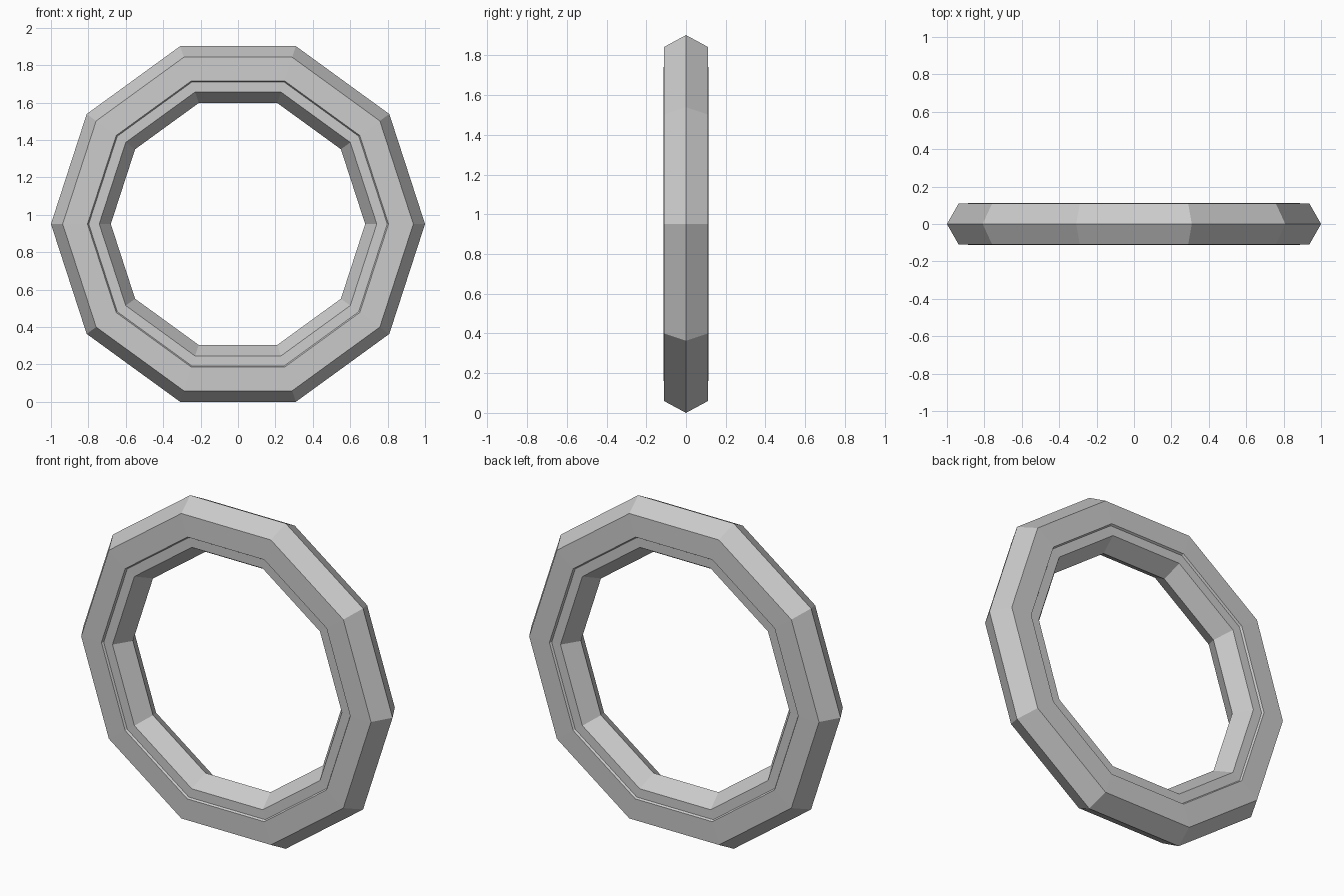
import bpy, bmesh, math

if "Cube" in bpy.data.objects:
    bpy.data.objects.remove(bpy.data.objects["Cube"])

SIDES = 10
CENTRE_Z = math.sin(math.radians(72))

# Front half of the cross-section: (radius, depth), from outer ridge to inner ridge
half = [(1.0, 0.0), (0.9375, 0.110), (0.805, 0.1125),
        (0.798, 0.101), (0.742, 0.100), (0.68, 0.0)]
# Mirror it to the back to close the loop
profile = [(r, -d) for r, d in half] + [(r, d) for r, d in half[-2:0:-1]]

# Ten-sided ring swept around the y axis
bm = bmesh.new()
loops = []
for i in range(SIDES):
    a = 2 * math.pi * i / SIDES
    loops.append([bm.verts.new((r * math.cos(a), y, CENTRE_Z + r * math.sin(a)))
                  for r, y in profile])
n = len(profile)
for i in range(SIDES):
    a, b = loops[i], loops[(i + 1) % SIDES]
    for j in range(n):
        k = (j + 1) % n
        bm.faces.new((a[j], a[k], b[k], b[j]))
bmesh.ops.recalc_face_normals(bm, faces=bm.faces)

mesh = bpy.data.meshes.new("faceted_ring")
bm.to_mesh(mesh)
bm.free()
ring = bpy.data.objects.new("faceted_ring", mesh)
bpy.context.collection.objects.link(ring)
